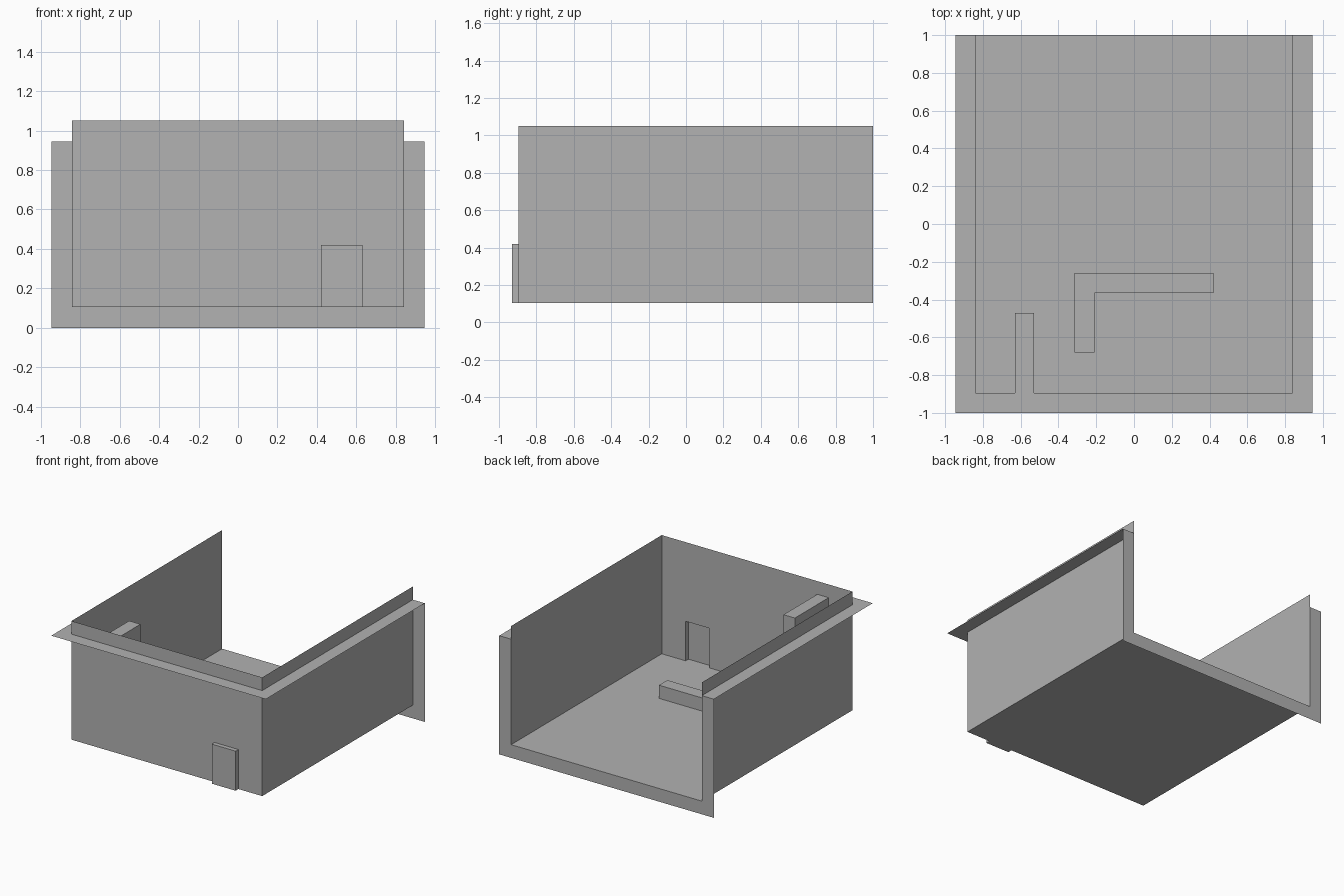
import bpy
import bmesh

if "Cube" in bpy.data.objects:
    bpy.data.objects.remove(bpy.data.objects["Cube"])

X, XO = 0.84, 0.945          # wall line and outer rim line
YF, YFO, YB = -0.895, -1.0, 1.0
FLOOR, RIM, TOP = 0.105, 0.945, 1.05
DX0, DX1, DTOP, DY = 0.42, 0.63, 0.42, -0.93

grey = bpy.data.materials.new("plain grey")
grey.diffuse_color = (0.445, 0.445, 0.445, 1)
grey.use_nodes = True
grey.node_tree.nodes["Principled BSDF"].inputs["Base Color"].default_value = grey.diffuse_color


def make(name, polys):
    """Object from flat polygons, with shared corners welded."""
    bm = bmesh.new()
    for p in polys:
        bm.faces.new([bm.verts.new(c) for c in p])
    bmesh.ops.remove_doubles(bm, verts=bm.verts, dist=1e-5)
    me = bpy.data.meshes.new(name)
    bm.to_mesh(me)
    bm.free()
    me.materials.append(grey)
    ob = bpy.data.objects.new(name, me)
    bpy.context.collection.objects.link(ob)
    return ob


def flat(x0, x1, y0, y1, z):      # faces up
    return [(x0, y0, z), (x1, y0, z), (x1, y1, z), (x0, y1, z)]


def front(x0, x1, y, z0, z1):     # faces -y
    return [(x0, y, z0), (x1, y, z0), (x1, y, z1), (x0, y, z1)]


def side(x, y0, y1, z0, z1):      # faces +x
    return [(x, y0, z0), (x, y1, z0), (x, y1, z1), (x, y0, z1)]


def prism(name, outline, z0, z1):
    """Upright block from a counter-clockwise plan outline."""
    polys = [[(x, y, z1) for x, y in outline]]
    for (ax, ay), (bx, by) in zip(outline, outline[1:] + outline[:1]):
        polys.append([(ax, ay, z0), (bx, by, z0), (bx, by, z1), (ax, ay, z1)])
    return make(name, polys)


# Floor sheet
make("floor", [flat(-X, X, YF, YB, FLOOR)])

# Side walls
make("right_wall", [side(X, YF, YB, FLOOR, TOP)])
make("left_wall", [side(-X, YF, YB, FLOOR, TOP)[::-1]])

# Front wall with a door opening
make("front_wall", [
    front(-X, DX0, YF, FLOOR, TOP),
    front(DX0, DX1, YF, DTOP, TOP),
    front(DX1, X, YF, FLOOR, TOP),
])

# Door pushed out of the wall, hollow on the inside
make("door", [
    front(DX0, DX1, DY, FLOOR, DTOP),
    flat(DX0, DX1, DY, YF, DTOP),
    flat(DX0, DX1, DY, YF, FLOOR)[::-1],
    side(DX1, DY, YF, FLOOR, DTOP),
    side(DX0, DY, YF, FLOOR, DTOP)[::-1],
])

# Thin horizontal rim around the outside of the walls
make("roof_rim", [
    flat(-XO, XO, YFO, YF, RIM),
    flat(-XO, -X, YF, YB, RIM),
    flat(X, XO, YF, YB, RIM),
])

# Thin upright frame around the open back (faces +y)
make("back_frame", [
    front(-XO, XO, YB, 0, FLOOR)[::-1],
    front(-XO, -X, YB, FLOOR, RIM)[::-1],
    front(X, XO, YB, FLOOR, RIM)[::-1],
])

# Full-height partition and low L-shaped counter inside
prism("partition", [(-0.63, YF), (-0.53, YF), (-0.53, -0.47), (-0.63, -0.47)],
      FLOOR, RIM)
prism("counter", [(-0.315, -0.68), (-0.21, -0.68), (-0.21, -0.365),
                  (0.42, -0.365), (0.42, -0.26), (-0.315, -0.26)],
      FLOOR, 0.21)
